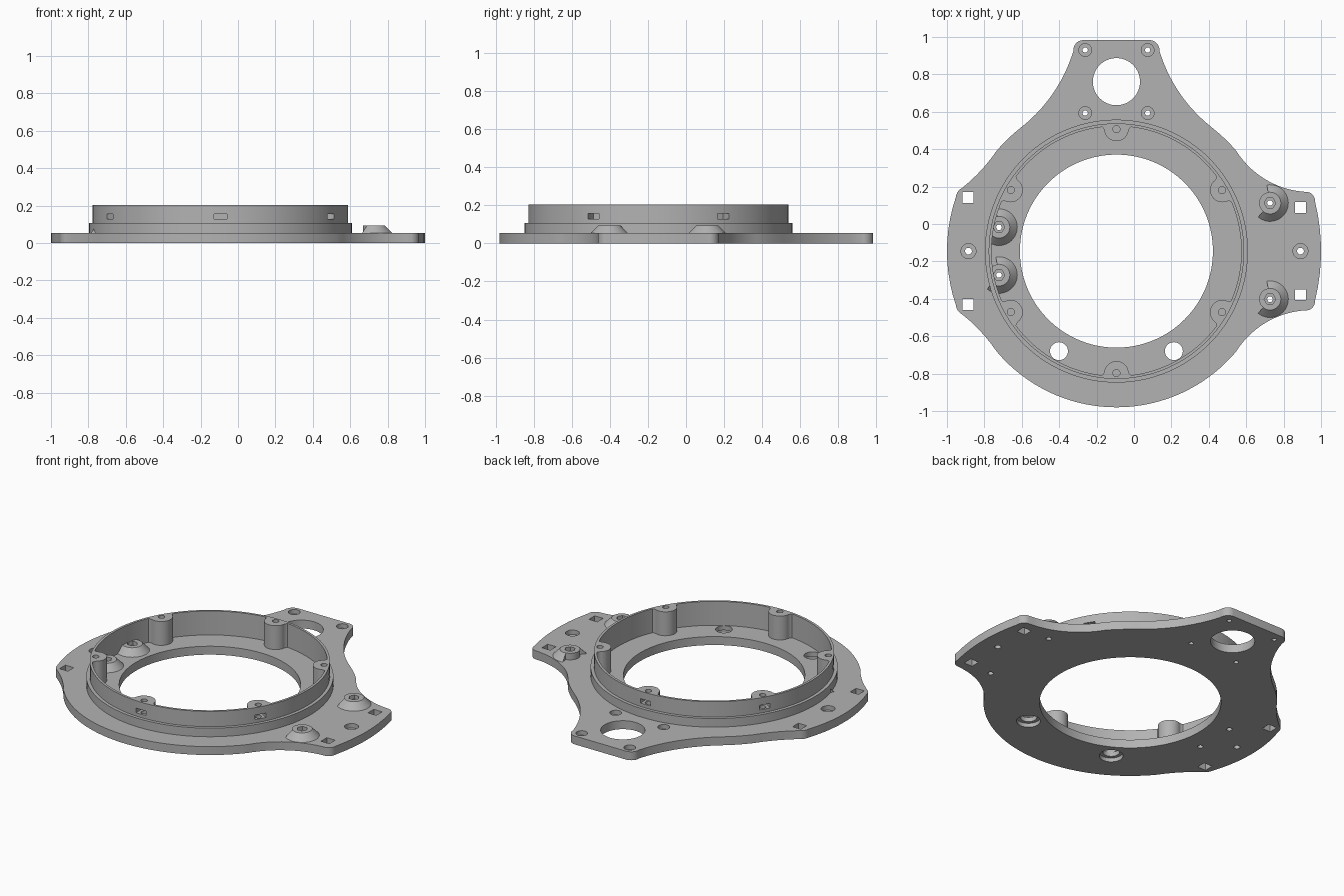
import bpy, bmesh, math
from math import pi, cos, sin, radians
from mathutils import Vector, Matrix

cube = bpy.data.objects.get("Cube")
if cube:
    bpy.data.objects.remove(cube, do_unlink=True)

PLATE_TOP, STEP_TOP, RING_TOP, BOSS_TOP = 0.053, 0.107, 0.203, 0.094
CENTRE = (-0.094, -0.145, 0)      # ring axis; every part is built around it

grey = bpy.data.materials.new("grey")
grey.use_nodes = True
grey.diffuse_color = (0.45, 0.45, 0.45, 1)
grey.node_tree.nodes["Principled BSDF"].inputs["Base Color"].default_value = grey.diffuse_color


def make(name, bm):
    bmesh.ops.remove_doubles(bm, verts=bm.verts, dist=1e-5)
    bmesh.ops.recalc_face_normals(bm, faces=bm.faces)
    mesh = bpy.data.meshes.new(name)
    bm.to_mesh(mesh)
    bm.free()
    mesh.materials.append(grey)
    ob = bpy.data.objects.new(name, mesh)
    ob.location = CENTRE
    bpy.context.collection.objects.link(ob)
    return ob


def lathe(bm, profile, at=(0, 0), n=32, start=0, sweep=2 * pi):
    """Revolve a closed (radius, z) profile; a partial sweep gets end caps."""
    rings = []
    for k in range(n + 1):
        a = start + sweep * k / n
        rings.append([bm.verts.new((at[0] + r * cos(a), at[1] + r * sin(a), z)) for r, z in profile])
    m = len(profile)
    for p, q in zip(rings, rings[1:]):
        for i in range(m):
            j = (i + 1) % m
            if profile[i][0] or profile[j][0]:
                corners = [p[i], p[j], q[j], q[i]]
                if not profile[j][0]:
                    corners.pop(2)
                if not profile[i][0]:
                    corners.pop(3)
                bm.faces.new(corners)
    if sweep < 6:
        bm.faces.new(rings[0])
        bm.faces.new(rings[-1])


def drill(bm, at, r, z0=-0.1, z1=0.3, n=32, start=0):
    lathe(bm, [(0, z0), (r, z0), (r, z1), (0, z1)], at, n, start)


def stepped_drill(bm, at, r_low, r_high, z):
    lathe(bm, [(0, -0.1), (r_low, -0.1), (r_low, z), (r_high, z), (r_high, 0.15), (0, 0.15)], at)


def arc(a, b, c, step=0.07):
    """Points from a through b up to, not including, c."""
    a, b, c = Vector(a), Vector(b), Vector(c)
    u, v = b - a, c - a
    d = 2 * u.cross(v)
    if abs(d) < 1e-6:
        return [a]
    o = a + Vector((v.y * u.length_squared - u.y * v.length_squared,
                    u.x * v.length_squared - v.x * u.length_squared)) / d
    t0 = math.atan2(*(a - o).yx)
    t1 = math.atan2(*(c - o).yx)
    sweep = (t1 - t0) % (2 * pi) if d > 0 else -((t0 - t1) % (2 * pi))
    n = max(4, math.ceil(abs(sweep) / step))
    r = (a - o).length
    return [o + r * Vector((cos(t0 + sweep * k / n), sin(t0 + sweep * k / n))) for k in range(n)]


def extrude(bm, outline, z0, z1):
    low = bm.faces.new([bm.verts.new((x, y, z0)) for x, y in outline])
    up = bmesh.ops.extrude_face_region(bm, geom=[low])["geom"]
    bmesh.ops.translate(bm, verts=[g for g in up if isinstance(g, bmesh.types.BMVert)], vec=(0, 0, z1 - z0))


def boolean(ob, tool, operation="DIFFERENCE"):
    mod = ob.modifiers.new("cut", "BOOLEAN")
    mod.operation, mod.object, mod.solver = operation, tool, "EXACT"
    bpy.context.view_layer.objects.active = ob
    bpy.ops.object.modifier_apply(modifier=mod.name)


def discard(ob):
    bpy.data.objects.remove(ob, do_unlink=True)


def polar(r, deg):
    return (r * cos(radians(deg)), r * sin(radians(deg)))


# Plate outline: chained arcs, alternating node and midpoint
right = [(0.64, -0.537), (0.794, -0.385), (1.024, -0.316), (1.05, -0.3), (1.062, -0.265)]
tab = [(0.514, 0.658), (0.34, 0.842), (0.23, 1.07), (0.215, 1.112), (0.18, 1.128)]
left = [(-0.64, 0.537), (-0.73, 0.425), (-0.826, 0.337), (-0.846, 0.32), (-0.858, 0.29)]
chain = right + [(1.094, 0)] + [(x, -y) for x, y in reversed(right)]
chain += [polar(0.835, 46)] + tab + [(0, 1.128)] + [(-x, y) for x, y in reversed(tab)]
chain += [polar(0.835, 134)] + left + [(-0.906, 0)] + [(x, -y) for x, y in reversed(left)]
chain += [(0, -0.835), right[0]]
outline = []
for i in range(0, len(chain) - 2, 2):
    outline += arc(*chain[i:i + 3], step=0.04 if i > len(chain) - 4 else 0.07)
bm = bmesh.new()
extrude(bm, outline, 0, PLATE_TOP)
plate = make("base_plate", bm)

# Holes in the plate
boss_spots = [(x, s * y) for x, y in ((0.821, 0.257), (-0.628, 0.128)) for s in (1, -1)]
bm = bmesh.new()
drill(bm, (0, 0), 0.516, n=128)
drill(bm, (0, 0.906), 0.126, n=64)
for s in (1, -1):
    for y in (1.075, 0.738):
        stepped_drill(bm, (s * 0.167, y), 0.014, 0.034, 0.025)
    stepped_drill(bm, (s * 0.307, -0.535), 0.068, 0.048, 0.025)
    for at in ((-0.794, s * 0.286), (0.984, s * 0.233)):
        drill(bm, at, 0.041, n=4, start=pi / 4)
for x in (-0.791, 0.984):
    stepped_drill(bm, (x, 0), 0.018, 0.04, 0.025)
for at in boss_spots:
    drill(bm, at, 0.016)
cutter = make("plate_cutter", bm)
boolean(plate, cutter)
discard(cutter)

# Stepped ring wall
bm = bmesh.new()
lathe(bm, [(0.668, 0.05), (0.703, 0.05), (0.703, STEP_TOP), (0.683, STEP_TOP),
           (0.683, RING_TOP), (0.668, RING_TOP)], n=128)
ring = make("ring_wall", bm)

# Six screw columns with side nut slots, blended into the wall
column = arc((-0.1, 0.675), (-0.074, 0.661), (-0.063, 0.635)) + \
    arc((-0.063, 0.635), (0, 0.588), (0.063, 0.635), 0.2) + \
    arc((0.063, 0.635), (0.074, 0.661), (0.1, 0.675)) + [Vector((0.1, 0.675))]
columns, slots, bores = bmesh.new(), bmesh.new(), bmesh.new()
for k in range(6):
    turn = Matrix.Rotation(k * pi / 3, 2)
    extrude(columns, [turn @ p for p in column], 0.05, RING_TOP)
    spin = Matrix.Rotation(k * pi / 3, 4, "Z")
    bmesh.ops.create_cube(slots, size=1, matrix=spin @ Matrix.Translation((0, 0.67, 0.142))
                          @ Matrix.Diagonal((0.068, 0.1, 0.028, 1)))
    drill(bores, turn @ Vector((0, 0.652)), 0.019, z0=0.1)
for name, bm, op in (("columns", columns, "UNION"), ("slots", slots, "DIFFERENCE"),
                     ("bores", bores, "DIFFERENCE")):
    tool = make(name, bm)
    boolean(ring, tool, op)
    discard(tool)

# Conical screw bosses: a hex-socket post and a partial cone skirt
parts = [plate, ring]
for i, at in enumerate(boss_spots):
    bm = bmesh.new()
    drill(bm, at, 0.058, 0.05, BOSS_TOP)
    post = make(f"boss_post_{i + 1}", bm)
    bm = bmesh.new()
    lathe(bm, [(0, -0.1), (0.016, -0.1), (0.016, 0.07), (0.031, 0.07), (0.031, 0.2), (0, 0.2)], at, 6)
    cutter = make("socket_cutter", bm)
    boolean(post, cutter)
    discard(cutter)
    bm = bmesh.new()
    lathe(bm, [(0.05, 0.05), (0.098, 0.05), (0.098, PLATE_TOP), (0.058, BOSS_TOP), (0.05, BOSS_TOP)],
          at, 28, radians(-130), radians(230))
    parts += [post, make(f"boss_skirt_{i + 1}", bm)]

# Smooth round surfaces, sharp edges kept
bpy.ops.object.select_all(action="DESELECT")
for ob in parts:
    ob.select_set(True)
bpy.context.view_layer.objects.active = plate
bpy.ops.object.shade_smooth_by_angle(angle=radians(30))
